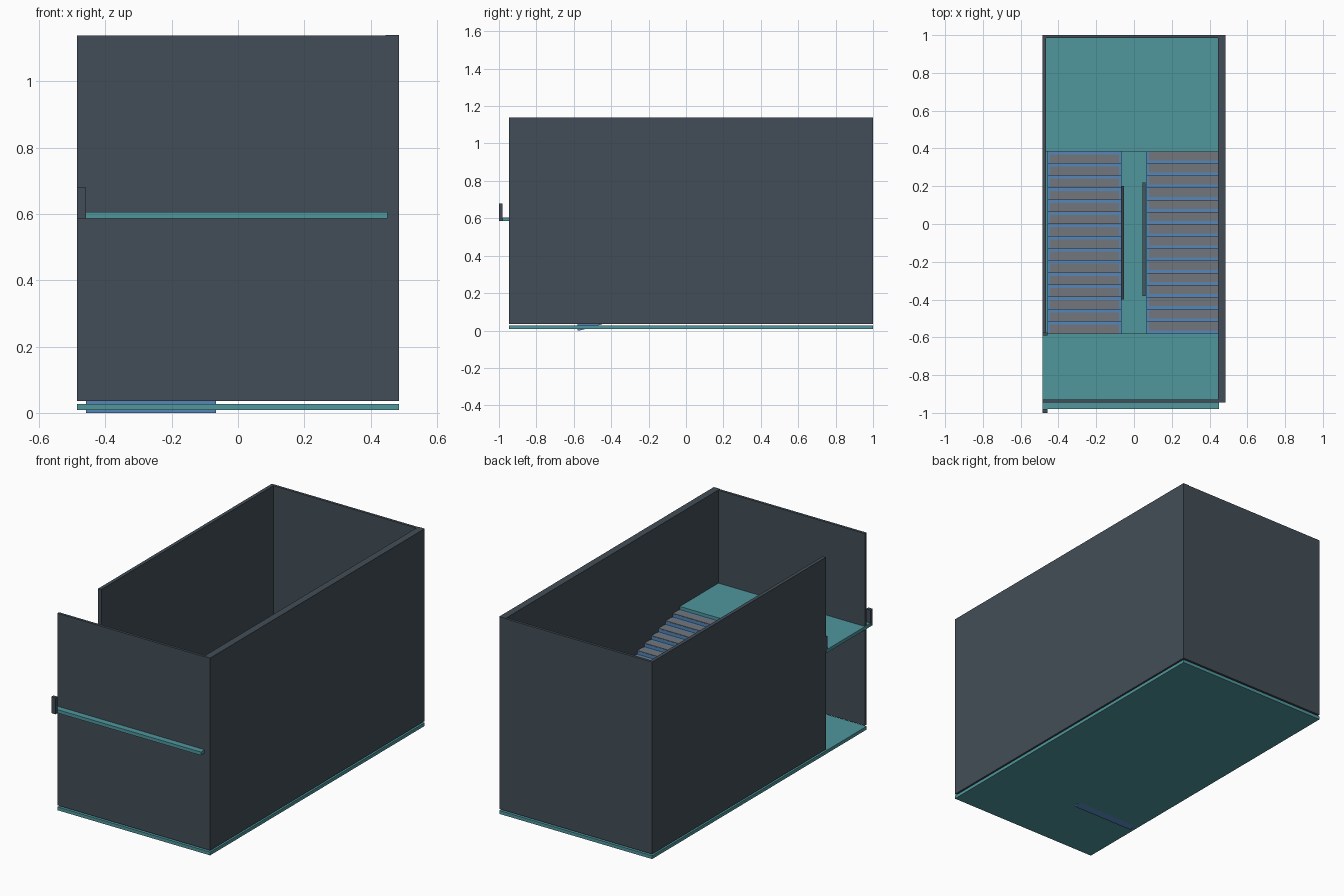
import bpy, bmesh

if "Cube" in bpy.data.objects:
    bpy.data.objects.remove(bpy.data.objects["Cube"])


def material(name, rgb):
    m = bpy.data.materials.new(name)
    m.diffuse_color = (*rgb, 1)
    m.use_nodes = True
    m.node_tree.nodes["Principled BSDF"].inputs["Base Color"].default_value = m.diffuse_color
    return m


WALL = material("dark_wall", (0.055, 0.075, 0.095))
SLAB = material("teal_slab", (0.08, 0.31, 0.34))
STAIR = material("blue_stair", (0.09, 0.24, 0.48))
TREAD = material("grey_tread", (0.17, 0.18, 0.2))


def finish(bm, name, mat):
    bmesh.ops.recalc_face_normals(bm, faces=bm.faces)
    me = bpy.data.meshes.new(name)
    bm.to_mesh(me)
    bm.free()
    me.materials.append(mat)
    ob = bpy.data.objects.new(name, me)
    bpy.context.collection.objects.link(ob)
    return ob


def add_box(bm, x0, x1, y0, y1, z0, z1):
    vs = bmesh.ops.create_cube(bm, size=1)["verts"]
    bmesh.ops.scale(bm, vec=(x1 - x0, y1 - y0, z1 - z0), verts=vs)
    bmesh.ops.translate(bm, vec=((x0 + x1) / 2, (y0 + y1) / 2, (z0 + z1) / 2), verts=vs)


def box(name, mat, *dims):
    bm = bmesh.new()
    add_box(bm, *dims)
    return finish(bm, name, mat)


def extrude_profile(name, mat, pts, x0, x1):
    """Side profile of (y, z) points extruded along x."""
    bm = bmesh.new()
    f = bm.faces.new([bm.verts.new((x0, y, z)) for y, z in pts])
    new = bmesh.ops.extrude_face_region(bm, geom=[f])["geom"]
    bmesh.ops.translate(bm, vec=(x1 - x0, 0, 0),
                        verts=[v for v in new if isinstance(v, bmesh.types.BMVert)])
    return finish(bm, name, mat)


# Slabs: ground floor, half landing at the back, upper floor at the front
box("ground_floor", SLAB, -0.485, 0.485, -0.945, 1.0, 0.008, 0.027)
box("half_landing", SLAB, -0.465, 0.445, 0.385, 0.985, 0.297, 0.316)
box("upper_floor", SLAB, -0.485, 0.45, -0.98, -0.58, 0.586, 0.605)

# Walls, with an entrance gap at the front of the left side
box("right_wall", WALL, 0.445, 0.485, -0.945, 1.0, 0.036, 1.14)
box("left_wall", WALL, -0.485, -0.465, -0.575, 1.0, 0.036, 1.138)
box("back_wall", WALL, -0.465, 0.445, 0.985, 1.0, 0.036, 1.138)
box("front_wall", WALL, -0.485, 0.445, -0.945, -0.93, 0.036, 1.138)

# Stub posts on the upper floor edge
box("front_post", WALL, -0.485, -0.458, -1.0, -0.98, 0.586, 0.68)
box("rear_post", WALL, -0.485, -0.458, -0.59, -0.575, 0.605, 0.68)

# Two flights
STEPS = 15
RUN = 0.965 / STEPS


def flight(name, x0, x1, tx0, tx1, ystart, d, z0, z1):
    rise = (z1 - z0) / (STEPS + 1)
    pts = [(ystart, z0 - 0.027)]
    plates = bmesh.new()
    for i in range(STEPS):
        y, z = ystart + d * i * RUN, z0 + (i + 1) * rise
        pts += [(y, z), (y + d * RUN, z)]
        a, b = sorted((y + d * 0.001, y + d * (RUN - 0.016)))
        add_box(plates, tx0, tx1, a, b, z - 0.002, z + 0.003)
    yend = ystart + d * STEPS * RUN
    pts += [(yend, z0 + STEPS * rise - 0.03), (ystart + d * 0.012, z0 - 0.027)]
    extrude_profile(name, STAIR, pts, x0, x1)
    finish(plates, name + "_treads", TREAD)


flight("lower_flight", -0.458, -0.066, -0.445, -0.08, -0.58, 1, 0.027, 0.316)
flight("upper_flight", 0.066, 0.445, 0.08, 0.445, 0.385, -1, 0.316, 0.605)


# Sloping handrails along the inner edges
def handrail(name, x0, x1, ya, za, yb, zb, h=0.05):
    extrude_profile(name, WALL, [(ya, za), (yb, zb), (yb, zb + h), (ya, za + h)], x0, x1)


handrail("lower_handrail", -0.069, -0.053, -0.40, 0.14, 0.20, 0.32)
handrail("upper_handrail", 0.046, 0.062, 0.22, 0.43, -0.38, 0.61)
